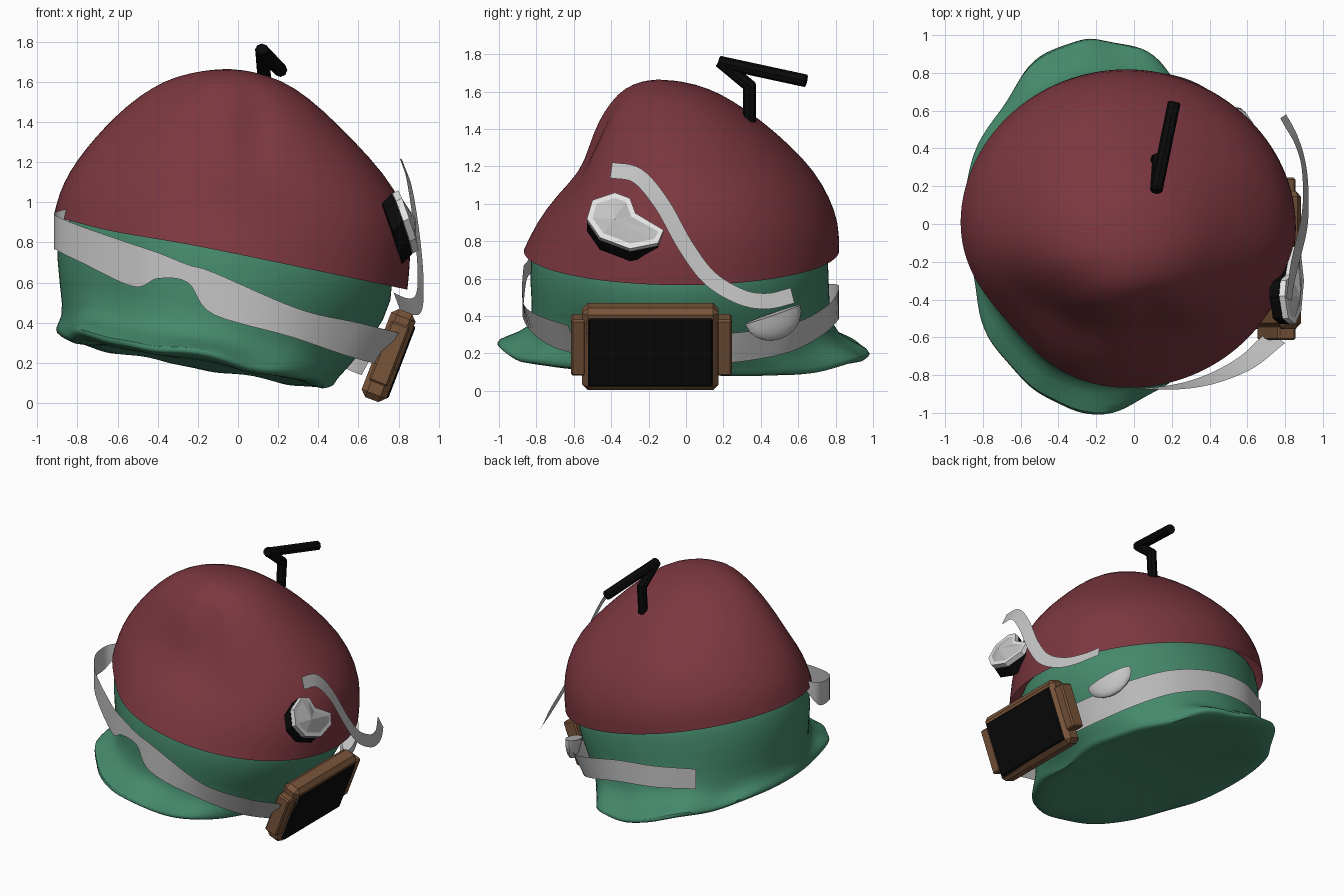
import bpy, bmesh
from math import sin, cos, pi, exp, radians, copysign
from mathutils import Vector, Matrix

cube = bpy.data.objects.get("Cube")
if cube:
    bpy.data.objects.remove(cube, do_unlink=True)


def material(name, r, g, b):
    m = bpy.data.materials.new(name)
    m.use_nodes = True
    m.diffuse_color = (r, g, b, 1)
    node = m.node_tree.nodes["Principled BSDF"]
    node.inputs["Base Color"].default_value = (r, g, b, 1)
    node.inputs["Roughness"].default_value = 0.8
    return m


RED = material("dark red", 0.2, 0.038, 0.05)
GREEN = material("sea green", 0.058, 0.25, 0.148)
GREY = material("light grey", 0.55, 0.55, 0.55)
WHITE = material("white", 0.8, 0.8, 0.8)
BROWN = material("wood brown", 0.19, 0.09, 0.042)
BLACK = material("black", 0.003, 0.003, 0.003)


def finish(name, bm, mats, smooth=None, matrix=None):
    bmesh.ops.recalc_face_normals(bm, faces=bm.faces)
    mesh = bpy.data.meshes.new(name)
    bm.to_mesh(mesh)
    bm.free()
    for m in mats:
        mesh.materials.append(m)
    ob = bpy.data.objects.new(name, mesh)
    bpy.context.collection.objects.link(ob)
    if matrix:
        ob.matrix_world = matrix
    if smooth:
        bpy.ops.object.select_all(action='DESELECT')
        ob.select_set(True)
        bpy.context.view_layer.objects.active = ob
        bpy.ops.object.shade_smooth_by_angle(angle=radians(smooth))
    return ob


def loft(name, rings, mat, pole):
    """Skin closed rings of points up to an end point."""
    bm = bmesh.new()
    rows = [[bm.verts.new(p) for p in ring] for ring in rings]
    n = len(rows[0])
    for a, b in zip(rows, rows[1:]):
        for i in range(n):
            j = (i + 1) % n
            bm.faces.new((a[i], a[j], b[j], b[i]))
    tip = bm.verts.new(pole)
    for i in range(n):
        bm.faces.new((rows[-1][i], rows[-1][(i + 1) % n], tip))
    ob = finish(name, bm, [mat], 80)
    mod = ob.modifiers.new("round", 'SUBSURF')
    mod.levels = mod.render_levels = 1


SEG = 64
ANGLES = [2 * pi * i / SEG for i in range(SEG)]


def flatten(a):
    """Both shells are pressed in a little at the front right corner."""
    return 1 - .08 * exp(-((a - radians(220)) / .45) ** 2)


# Red dome: height share, then radius share toward left, back, right, front
PROFILE = [
    (0, 1, 1, 1, 1),
    (.15, 1.02, 1, .97, .91),
    (.3, 1.01, .95, .91, .77),
    (.45, .94, .87, .82, .58),
    (.6, .79, .74, .71, .52),
    (.75, .61, .58, .58, .45),
    (.87, .45, .42, .44, .35),
    (.95, .3, .28, .3, .25),
    (.99, .13, .13, .13, .12),
]
TOP = Vector((-.05, -.15, 1.665))


def dome_point(a, row):
    h, east, north, west, south = row
    c, s = cos(a), sin(a)
    r = (east if c > 0 else west) * c * c + (north if s > 0 else south) * s * s
    f = flatten(a)
    rim = Vector((-.04 + .885 * c * f, -.025 + .845 * s * f,
                  .75 - .185 * c - .35 * (1 - f)))
    p = TOP.lerp(rim, r)
    p.z = rim.z + (TOP.z - rim.z) * h
    # soft folds pressed into the front
    if p.y < 0:
        for x, z, depth in ((.1, 1.37, .04), (-.22, 1.3, .012)):
            p.y += depth * exp(-((p.x - x) / .09) ** 2 - ((p.z - z) / .14) ** 2)
    return p


loft("dome", [[dome_point(a, row) for a in ANGLES] for row in PROFILE], RED, TOP)

# Green body and brim: centre x, centre y, radius x, radius y, height, tilt, ripple
BODY = [
    (-.05, -.03, .76, .72, .86, -.21, 0),
    (-.05, -.03, .84, .79, .78, -.21, 0),
    (-.09, -.04, .83, .805, .56, -.2, 0),
    (-.14, -.02, .73, .79, .32, -.16, 0),
    (-.18, 0, .71, .88, .25, -.17, .01),
    (-.215, 0, .69, 1.0, .195, -.182, .016),
    (-.21, 0, .68, .99, .165, -.185, .016),
    (-.19, 0, .61, .86, .145, -.175, .005),
    (-.18, 0, .4, .5, .19, -.19, 0),
]


def body_ring(cx, cy, rx, ry, z, tilt, ripple):
    ring = []
    for a in ANGLES:
        wave = ripple * (sin(7 * a) + .6 * sin(12 * a + 1))
        # the brim is fuller at the front left and leaner at the back right
        power = 1 - .2 * cos(a + pi / 4) if ripple else 1
        f = 1 if ripple else flatten(a)
        side = copysign(abs(cos(a)) ** power, cos(a))
        x, y = cx + (rx + wave) * side * f, cy + (ry + wave) * sin(a) * f
        ring.append((x, y, z + tilt * x - .02 * y + wave * .8))
    return ring


loft("body_and_brim", [body_ring(*row) for row in BODY], GREEN, (-.18, 0, .25))


def spline(points, steps=6):
    """Catmull-Rom samples through tuples of any length."""
    pts = [Vector(p) for p in points]
    pts = [pts[0] * 2 - pts[1]] + pts + [pts[-1] * 2 - pts[-2]]
    out = []
    for a, b, c, d in zip(pts, pts[1:], pts[2:], pts[3:]):
        for k in range(steps):
            t = k / steps
            out.append((b * 2 + (c - a) * t + (a * 2 - b * 5 + c * 4 - d) * t * t
                        + (b * 3 - a - c * 3 + d) * t ** 3) / 2)
    return out + [pts[-2]]


def ribbon(name, pairs):
    bm = bmesh.new()
    rows = [(bm.verts.new(a), bm.verts.new(b)) for a, b in pairs]
    for (a, b), (c, d) in zip(rows, rows[1:]):
        bm.faces.new((a, b, d, c))
    finish(name, bm, [GREY], 40)


# Straps, their lower edge leaning in on the left: x, y, top, bottom
FRONT = [(-.84, -.22, .97, .9), (-.91, -.28, .95, .78), (-.9, -.42, .93, .76),
         (-.78, -.57, .88, .7), (-.52, -.755, .79, .58), (-.4, -.81, .75, .62),
         (-.25, -.85, .69, .6), (-.12, -.87, .65, .44), (.3, -.87, .47, .33),
         (.6, -.78, .4, .24), (.8, -.63, .35, .19)]
BACK = [(.7, .1, .3, .14), (.64, .35, .32, .16), (.52, .6, .37, .21),
        (.3, .76, .46, .3), (0, .815, .54, .38), (-.3, .8, .57, .41),
        (-.56, .68, .57, .42)]
for label, path in (("front_strap", FRONT), ("back_strap", BACK)):
    pairs = []
    for x, y, top, bottom in spline(path):
        lean = max(0, x) * .12
        pairs.append(((x, y, top), (x - lean, y * (1 - lean), bottom)))
    ribbon(label, pairs)

# Wavy loose strap on the side
wave = spline([(.82, -.4, 1.18), (.84, -.26, 1.15), (.87, -.13, 1.0), (.9, 0, .77),
               (.91, .13, .6), (.9, .3, .5), (.86, .44, .48), (.79, .57, .51)])
pairs = []
for i, p in enumerate(wave):
    t = wave[min(i + 1, len(wave) - 1)] - wave[max(i - 1, 0)]
    side = Vector((0, -t.z, t.y)).normalized() * .042
    side.x = -.015
    pairs.append((p + side, p - side))
ribbon("wavy_strap", pairs)

# Tilted wooden frame with dark panel
TILT = Matrix.Translation((.75, -.19, .237)) @ Matrix.Rotation(radians(21), 4, 'Y')


def block(name, centre, size, mat, bevel):
    bm = bmesh.new()
    bmesh.ops.create_cube(bm, size=1)
    bmesh.ops.scale(bm, vec=size, verts=bm.verts)
    bmesh.ops.translate(bm, vec=centre, verts=bm.verts)
    bmesh.ops.bevel(bm, geom=bm.edges[:], offset=bevel, segments=1, affect='EDGES')
    finish(name, bm, [mat], None, TILT)


block("wood_frame", (0, 0, 0), (.13, .73, .47), BROWN, .03)
block("dark_panel", (.05, 0, -.01), (.05, .69, .41), BLACK, .02)
for label, y in (("front_post", -.385), ("back_post", .395)):
    block(label, (0, y, .01), (.1, .08, .32), BROWN, .01)

# Bent antenna
joints = [Vector(p) for p in ((.12, .34, 1.45), (.13, .34, 1.63),
                              (.12, .19, 1.755), (.21, .63, 1.66))]
bm = bmesh.new()
for a, b in zip(joints, joints[1:]):
    d = b - a
    place = Matrix.Translation((a + b) / 2) @ d.to_track_quat('Z', 'Y').to_matrix().to_4x4()
    bmesh.ops.create_cone(bm, cap_ends=True, segments=8, radius1=.034, radius2=.034,
                          depth=d.length + .025, matrix=place)
finish("antenna", bm, [BLACK])

# Broken cup on the side: dark base, white rim, faceted grey inside
OUTLINE = [(-.53, .92), (-.5, 1.02), (-.38, 1.06), (-.3, 1.03), (-.27, .95),
           (-.12, .86), (-.15, .79), (-.3, .76), (-.46, .82)]


def cup_layer(name, shift, depth, mats, inset):
    bm = bmesh.new()
    ring = [bm.verts.new((.9 - (z - .76) * .35 - (y + .3) * .04, y, z)) for y, z in OUTLINE]
    face = bm.faces.new(ring)
    back = bmesh.ops.extrude_face_region(bm, geom=[face])["geom"]
    moved = [v for v in back if isinstance(v, bmesh.types.BMVert)]
    bmesh.ops.translate(bm, vec=depth, verts=moved)
    if inset:
        bmesh.ops.inset_region(bm, faces=[face], thickness=.03)
        fan = bmesh.ops.poke(bm, faces=[face])
        for f in fan["faces"]:
            f.material_index = 1
        fan["verts"][0].co += Vector((.03, -.05, .02))
    bmesh.ops.translate(bm, vec=shift, verts=bm.verts)
    finish(name, bm, mats)


cup_layer("cup_rim", (0, 0, 0), (-.03, 0, -.015), [WHITE, GREY], True)
cup_layer("cup_base", (-.032, 0, -.016), (-.05, 0, -.05), [BLACK], False)

# Flat half bowl below the wavy strap
bm = bmesh.new()
bmesh.ops.create_uvsphere(bm, u_segments=16, v_segments=10, radius=1)
bmesh.ops.bisect_plane(bm, geom=bm.verts[:] + bm.edges[:] + bm.faces[:],
                       plane_co=(0, 0, 0), plane_no=(0, 0, 1), clear_outer=True)
bmesh.ops.holes_fill(bm, edges=[e for e in bm.edges if e.is_boundary])
bmesh.ops.scale(bm, vec=(.05, .17, .14), verts=bm.verts)
finish("half_bowl", bm, [GREY], 40, Matrix.Translation((.61, .465, .41))
       @ Matrix.Rotation(radians(24), 4, 'Z') @ Matrix.Rotation(radians(18), 4, 'X'))
